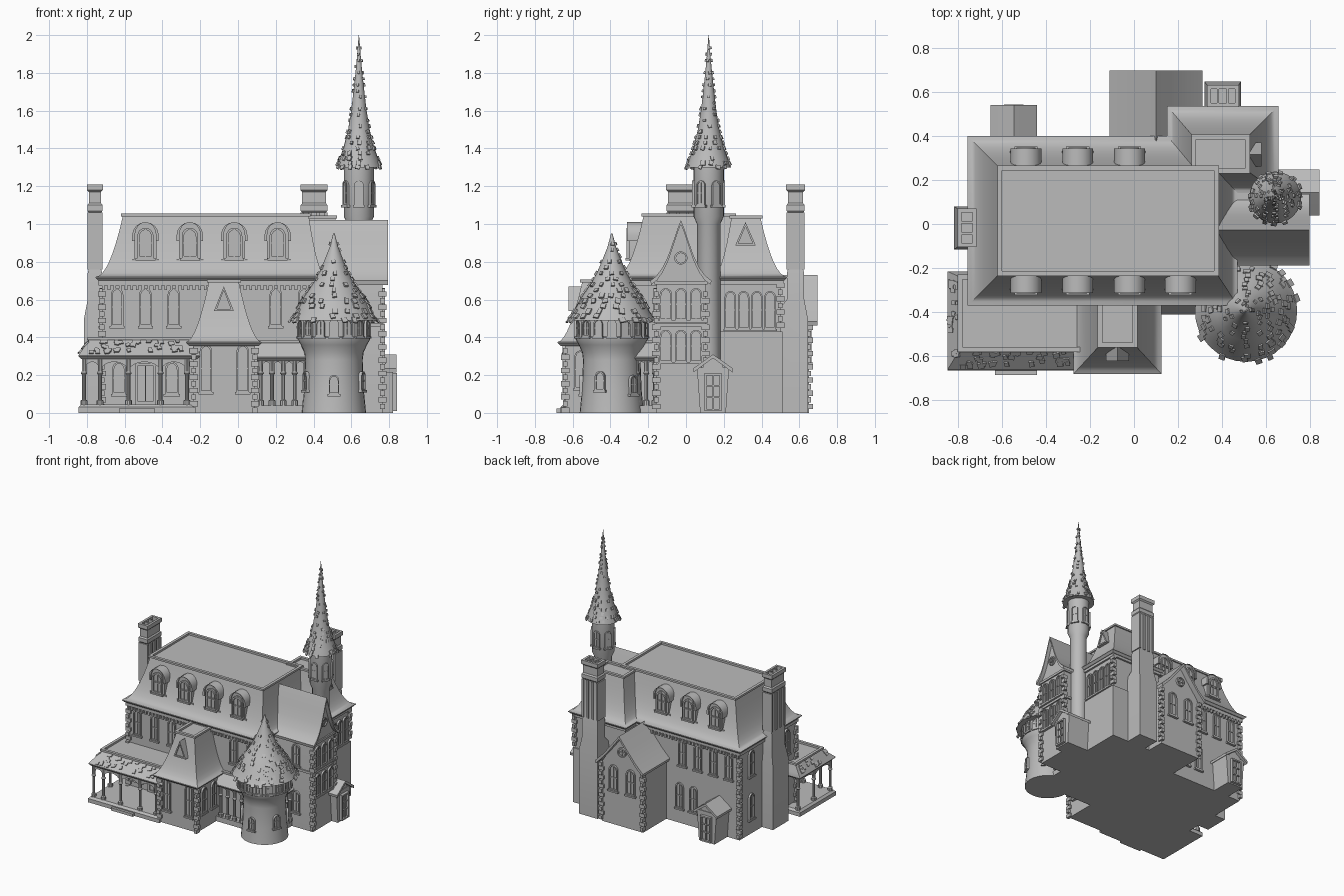
import bpy, bmesh, random
from math import sin, cos, pi, radians, atan2
from mathutils import Matrix, Vector
from collections import defaultdict

random.seed(4)
if "Cube" in bpy.data.objects:
    bpy.data.objects.remove(bpy.data.objects["Cube"])
stone = bpy.data.materials.new("plain grey")
stone.use_nodes = True
GREY = (0.5, 0.5, 0.5, 1)
stone.diffuse_color = GREY
stone.node_tree.nodes["Principled BSDF"].inputs["Base Color"].default_value = GREY
parts = defaultdict(bmesh.new)


# ---- helpers: local frames face -y, yaw turns them to the other sides
def at(x, y, z=0.0, yaw=0):
    return Matrix.Translation((x, y, z)) @ Matrix.Rotation(radians(yaw), 4, 'Z')


def loft(name, rings, M=Matrix()):
    bm = parts[name]
    rows = [[bm.verts.new(M @ Vector(p)) for p in r] for r in rings]
    n = len(rows[0])
    for a, b in zip(rows, rows[1:]):
        for i in range(n):
            j = (i + 1) % n
            bm.faces.new((a[i], a[j], b[j], b[i]))
    bm.faces.new(rows[0][::-1])
    bm.faces.new(rows[-1])


def rect(x0, x1, y0, y1, z, g=0.0):
    return [(x0 - g, y0 - g, z), (x1 + g, y0 - g, z), (x1 + g, y1 + g, z), (x0 - g, y1 + g, z)]


def box(name, x0, x1, y0, y1, z0, z1, M=Matrix()):
    loft(name, [rect(x0, x1, y0, y1, z0), rect(x0, x1, y0, y1, z1)], M)


def lathe(name, x, y, profile, n=32):
    loft(name, [[(x + r * cos(2 * pi * i / n), y + r * sin(2 * pi * i / n), z) for i in range(n)]
                for r, z in profile])


def flared_roof(name, eave, top, z0, z1, power=2, steps=8):
    # hipped roof with a hollow curve, raised rim and sunk flat top
    rings = [rect(*eave, z0 - 0.02, -0.015), rect(*eave, z0 - 0.005)]
    for i in range(steps + 1):
        f = i / steps
        rings.append(rect(*[a + (b - a) * f for a, b in zip(eave, top)], z0 + (z1 - z0) * f ** power))
    rings += [rect(*top, z1, 0.01), rect(*top, z1 + 0.015, 0.01),
              rect(*top, z1 + 0.015, -0.012), rect(*top, z1, -0.012)]
    loft(name, rings)


def outline(kind, w, h):
    if kind == "round":
        return [(w / 2 * cos(i * pi / 8), h / 2 + w / 2 * sin(i * pi / 8)) for i in range(16)]
    if kind == "triangle":
        return [(-w / 2, 0), (w / 2, 0), (0, h)]
    if kind == "square":
        return [(-w / 2, 0), (w / 2, 0), (w / 2, h), (-w / 2, h)]
    return [(-w / 2, 0), (w / 2, 0)] + [(w / 2 * cos(i * pi / 8), h - w / 2 + w / 2 * sin(i * pi / 8))
                                        for i in range(9)]


def opening(name, M, kind, w, h, d=0.014, back=0.01, k=0.74):
    pts = outline(kind, w, h)
    cz = sum(p[1] for p in pts) / len(pts) if kind == "triangle" else h / 2
    inner = [(x * k, cz + (z - cz) * (1 - (1 - k) * w / h)) for x, z in pts]
    loft(name, [[(x, y, z) for x, z in p] for p, y in
                ((pts, back), (pts, -d), (inner, -d), (inner, -0.003))], M)
    if kind in ("arch", "round"):
        box(name, -0.003, 0.003, -d * 0.7, 0, 0.01, h - 0.01, M)
        box(name, -w * .4, w * .4, -d * 0.7, 0, h * .5 - 0.003, h * .5 + 0.003, M)
    if kind == "arch":
        box(name, -w * .62, w * .62, -d * 1.4, back, -0.012, 0.0, M)


def gable(name, M, pts, y0, y1, wall, over=0.03, t=0.022):
    # roof slab over a gabled wall block, pts run from eave to ridge
    full = [(-x, z) for x, z in pts] + [(x, z) for x, z in pts[-2::-1]]
    section = full + [(x * 0.97, z - t) for x, z in full[::-1]]
    loft(name + "_roof", [[(x, y, z) for x, z in section] for y in (y0, y1)], M)
    body = [(wall, 0), (-wall, 0)] + [(max(-wall, min(wall, x * .97)), z - t * .8) for x, z in full]
    loft(name + "_walls", [[(x, y, z) for x, z in body] for y in (y0, y1 + over)], M)


def quoins(x, y, z0, z1):
    for i in range(int((z1 - z0) / 0.035)):
        a, b = (0.022, 0.012) if i % 2 else (0.012, 0.022)
        z = z0 + i * 0.035
        box("corner_stones", x - a, x + a, y - b, y + b, z, z + 0.028)


def shingle(name, M, s=1.0):
    w, l = random.uniform(.009, .015) * s, random.uniform(.010, .016) * s
    box(name, -w, w, -l, l, -0.003, 0.006, M @ Matrix.Rotation(random.uniform(-.25, .25), 4, 'Z'))


def shingle_cone(name, x, y, profile, rows, s):
    z0, z1 = profile[0][1], profile[-1][1]
    for k in range(rows):
        z = z0 + (z1 - z0) * (k / rows) ** 1.1 * 0.95
        (ra, za), (rb, zb) = next((a, b) for a, b in zip(profile, profile[1:]) if a[1] <= z <= b[1])
        r, tilt = ra + (rb - ra) * (z - za) / (zb - za), atan2(zb - za, ra - rb)
        n = max(4, int(r * 150 / s / 1.2))
        for i in range(n):
            if random.random() < 0.62:
                yaw = 2 * pi * (i + random.uniform(-.2, .2)) / n
                shingle(name, Matrix.Translation((x, y, 0)) @ Matrix.Rotation(yaw, 4, 'Z')
                        @ Matrix.Translation((0, -r - 0.002, z)) @ Matrix.Rotation(tilt - 0.12, 4, 'X'),
                        s * (0.5 + 0.5 * r / profile[0][0]))


def chimney(name, x0, x1, y0, y1, low, M=Matrix()):
    c = (x0, x1, y0, y1)
    loft(name, [rect(*low, 0), rect(*low, 0.5), rect(*c, 0.6, 0.006), rect(*c, 0.74, 0.006), rect(*c, 0.76),
                rect(*c, 1.06), rect(*c, 1.07, 0.008), rect(*c, 1.10, 0.008), rect(*c, 1.11), rect(*c, 1.17),
                rect(*c, 1.18, 0.01), rect(*c, 1.21, 0.01), rect(*c, 1.21, -0.008), rect(*c, 1.17, -0.008)])
    wide = (x1 - x0) > (y1 - y0)
    for i in range(4):
        f = i / 3
        cx, cy = (x0 + (x1 - x0) * f, (y0 + y1) / 2) if wide else ((x0 + x1) / 2, y0 + (y1 - y0) * f)
        hx, hy = (0.008, (y1 - y0) / 2 + 0.008) if wide else ((x1 - x0) / 2 + 0.008, 0.008)
        box(name, cx - hx, cx + hx, cy - hy, cy + hy, 0.76, 1.06)
        if i in (1, 2):
            box(name, cx - hx * .6, cx + hx * .6, cy - hy * .8, cy + hy * .8, 1.15, 1.205)


# ---- main house
box("main_walls", -0.72, 0.43, -0.335, 0.36, 0, 0.72)
box("main_cornice", -0.738, 0.45, -0.352, 0.378, 0.675, 0.71)
for i in range(38):
    x = -0.72 + i * 0.03
    for y in (-0.347, 0.372):
        box("cornice_blocks", x, x + 0.014, y - 0.008, y + 0.008, 0.65, 0.677)
flared_roof("main_roof", (-0.755, 0.47, -0.37, 0.40), (-0.61, 0.375, -0.225, 0.255), 0.72, 1.04)
for x, y in ((-0.72, -0.335), (-0.72, 0.36), (0.43, -0.335)):
    quoins(x, y, 0.02, 0.66)
for x in (-0.64, -0.49, -0.34, 0.2, 0.35):
    opening("front_windows", at(x, -0.335, 0.46), "arch", 0.065, 0.2)
for i in range(4):
    opening("back_windows", at(-0.63 + i * 0.135, 0.36, 0.46, 180), "arch", 0.065, 0.2)
for x in (-0.32, -0.2):
    opening("back_windows", at(x, 0.36, 0.12, 180), "arch", 0.065, 0.2)
for y in (-0.22, 0.22):
    opening("side_windows", at(-0.72, y, 0.46, -90), "arch", 0.065, 0.2)
opening("side_windows", at(-0.72, 0.22, 0.12, -90), "arch", 0.065, 0.2)
opening("front_door", at(-0.49, -0.335, 0.045), "square", 0.11, 0.22)
box("front_door", -0.493, -0.487, -0.35, -0.335, 0.05, 0.25)
for x in (-0.63, -0.35):
    opening("porch_windows", at(x, -0.335, 0.1), "arch", 0.07, 0.17)
for i, x in enumerate((-0.49, -0.255, -0.02, 0.21)):
    for y, yaw in ((-0.30, 0), (0.33, 180))[:1 if i == 3 else 2]:
        opening("dormers", at(x, y, 0.815, yaw), "arch", 0.115, 0.18, 0.0, 0.14, 0.8)
        loft("dormer_hoods", [[(a * s, b, z) for a, z in outline("arch", 0.14, 0.1)] for s, b in
                              ((1, 0.12), (1, -0.012), (.8, -0.012), (.8, 0.0))], at(x, y, 0.91, yaw))
        opening("dormers", at(x, y + (-.002 if yaw == 0 else .002), 0.82, yaw), "arch", 0.085, 0.16)

# ---- gabled east wing
east = at(0, -0.027, 0, 90)
gable("east_wing", east, [(.162, .70), (.13, .725), (.10, .765), (.068, .83), (.04, .91), (.018, .975), (0, 1.02)],
      -0.3, -0.795, 0.13)
for x, z in [(i, j) for i in (-0.08, 0, 0.08) for j in (0.27, 0.49)]:
    opening("wing_windows", east @ at(x, -0.765, z), "arch", 0.065, 0.17)
opening("round_window", east @ at(0, -0.765, 0.785), "round", 0.07, 0.07)
for z in (0.455, 0.68):
    box("wing_bands", -0.14, 0.14, -0.775, -0.4, z, z + 0.018, east)
for y in (-0.157, 0.103):
    quoins(0.765, y, 0.02, 0.68)
for z in (0.12, 0.49):
    opening("wing_windows", at(0.62, -0.157, z), "arch", 0.065, 0.17)

# ---- rear corner block
box("rear_block_walls", 0.18, 0.62, 0.1, 0.50, 0, 0.72)
box("rear_block_lower", 0.17, 0.63, 0.1, 0.51, 0, 0.43)
box("rear_block_cornice", 0.17, 0.635, 0.1, 0.515, 0.68, 0.71)
flared_roof("rear_block_roof", (0.15, 0.655, 0.14, 0.535), (0.27, 0.515, 0.24, 0.395), 0.72, 1.03)
for i in range(4):
    opening("rear_block_windows", at(0.62, 0.235 + i * 0.07, 0.445, 90), "arch", 0.06, 0.2)
opening("rear_block_gablet", at(0.565, 0.315, 0.885, 90), "triangle", 0.11, 0.125, 0.012, 0.07, 0.7)
quoins(0.62, 0.50, 0.45, 0.7)
chimney("rear_chimney", 0.34, 0.465, 0.54, 0.62, (0.32, 0.485, 0.45, 0.645))
chimney("west_chimney", -0.79, -0.725, -0.095, 0.06, (-0.815, -0.69, -0.115, 0.08))

# ---- gabled back wing
back = at(0.1, 0.3, 0, 180)
gable("back_wing", back, [(0.21, 0.485), (0.14, 0.555), (0.07, 0.64), (0, 0.73)], 0.0, -0.395, 0.18, 0.045)
for x in (-0.075, 0.075):
    opening("back_wing_windows", back @ at(x, -0.35, 0.27), "arch", 0.075, 0.2)
opening("round_window", back @ at(0, -0.35, 0.55), "round", 0.075, 0.075)
for x in (-0.08, 0.28):
    quoins(x, 0.65, 0.02, 0.48)

# ---- small gabled entries
for M, depth in ((at(0.6, 0.143, 0, 90), 0.24), (at(-0.545, 0.34, 0, 180), 0.2)):
    loft("entry_walls", [rect(-w, w, 0.02 - depth, 0, z) for w, z in ((.068, 0), (.085, 0.24))], M)
    gable("entry", M, [(0.105, 0.235), (0.05, 0.275), (0, 0.31)], 0.0, -depth, 0.06, 0.025, 0.02)
    opening("entry_door", M @ at(0, 0.018 - depth, 0.01), "square", 0.09, 0.2, 0.02)
    box("entry_door", -0.004, 0.004, 0.005 - depth, 0.02 - depth, 0.02, 0.2, M)
    for z in (0.08, 0.14):
        box("entry_door", -0.035, 0.035, 0.005 - depth, 0.02 - depth, z, z + 0.007, M)

# ---- front bay with hollow roof
box("front_bay_walls", -0.235, 0.09, -0.64, -0.3, 0, 0.37)
flared_roof("front_bay_roof", (-0.275, 0.125, -0.68, -0.30), (-0.155, 0.005, -0.55, -0.30), 0.375, 0.69, 1.8)
for x in (-0.17, 0.025):
    opening("bay_windows", at(x, -0.64, 0.11), "arch", 0.065, 0.25)
for y in (-0.56, -0.44):
    opening("bay_windows", at(0.09, y, 0.13, 90), "arch", 0.06, 0.2)
opening("bay_gablet", at(-0.075, -0.61, 0.54), "triangle", 0.105, 0.13, 0.012, 0.08, 0.7)
for x in (-0.235, 0.09):
    quoins(x, -0.64, 0.0, 0.36)

# ---- porches
loft("porch_floor", [rect(-0.84, -0.24, -0.66, -0.22, z, g) for z, g in ((0, .005), (.03, .005), (.045, -.01))])
box("porch_step", -0.63, -0.44, -0.685, -0.64, 0, 0.022)
flared_roof("porch_roof", (-0.845, -0.2, -0.66, -0.215), (-0.79, -0.2, -0.57, -0.24), 0.305, 0.385, 1.0, 3)
box("side_porch_floor", 0.08, 0.58, -0.40, -0.15, 0, 0.04)
flared_roof("side_porch_roof", (0.08, 0.6, -0.41, -0.13), (0.08, 0.52, -0.35, -0.13), 0.295, 0.37, 1.0, 3)


def colonnade(points, yaw):
    for x, y in points:
        lathe("porch_columns", x, y, [(.018, .04), (.018, .065), (.010, .07), (.010, .20), (.017, .21),
                                      (.012, .22), (.012, .295)], 10)
    for a, b in zip(points, points[1:]):
        w = abs(b[0] - a[0]) + abs(b[1] - a[1])
        arc = [(-w / 2 * cos(i * pi / 10), 0.215 + 0.055 * sin(i * pi / 10)) for i in range(11)]
        plate = arc + [(w / 2, 0.295), (-w / 2, 0.295)]
        loft("porch_arches", [[(x, y, z) for x, z in plate] for y in (-.006, .006)],
             at((a[0] + b[0]) / 2, (a[1] + b[1]) / 2, 0, yaw))


colonnade([(x, -0.635) for x in (-0.815, -0.73, -0.58, -0.41, -0.27)], 0)
colonnade([(-0.815, y) for y in (-0.635, -0.43, -0.235)], 90)
colonnade([(x, -0.385) for x in (0.12, 0.18, 0.24, 0.3, 0.36)], 0)
colonnade([(0.57, y) for y in (-0.26, -0.21, -0.165)], 90)
for i in range(34):
    f = random.random()
    slope = Matrix.Rotation(0.75, 4, 'X')
    shingle("porch_shingles", at(random.uniform(-.8, -.3), -0.65 + 0.08 * f, 0.317 + 0.07 * f) @ slope)
    if i % 2:
        shingle("porch_shingles", at(-0.835 + 0.045 * f, random.uniform(-.6, -.24), 0.322 + 0.06 * f, -90) @ slope)

# ---- round corner tower
TX, TY = 0.508, -0.393
lathe("round_tower", TX, TY, [(.17, 0), (.158, .12), (.152, .28), (.157, .32), (.175, .36), (.192, .39),
                              (.192, .40), (.186, .405), (.186, .51)])
cone = [(.232, .49), (.205, .53), (.17, .6), (.135, .65), (.102, .7), (.075, .75), (.054, .8), (.022, .88), (.004, .95)]
lathe("round_tower_roof", TX, TY, [(.18, .49)] + cone)
shingle_cone("round_tower_shingles", TX, TY, cone, 15, 1.2)
for i in range(16):
    T = at(TX, TY, 0, i * 22.5)
    opening("tower_windows", T @ at(0, -0.186, 0.405), "arch", 0.05, 0.09, 0.01)
    if i in (0, 3, 6, 13):
        opening("tower_windows", T @ at(0, -0.158, 0.1 + 0.02 * (i % 2)), "arch", 0.055, 0.1, 0.012, 0.02)

# ---- slender tower with spire
SX, SY = 0.64, 0.12
lathe("slender_tower", SX, SY, [(.062, 0), (.062, 1.0), (.08, 1.04), (.08, 1.31)], 24)
spire = [(.118, 1.3), (.105, 1.34), (.083, 1.4), (.057, 1.5), (.041, 1.6), (.029, 1.7), (.018, 1.8), (.009, 1.9), (.001, 2.0)]
lathe("spire", SX, SY, [(.07, 1.3)] + spire, 24)
shingle_cone("spire_shingles", SX, SY, spire, 22, 0.9)
for i in range(6):
    opening("slender_tower_windows", at(SX, SY, 0, i * 60) @ at(0, -0.079, 1.1), "arch", 0.05, 0.13, 0.008)

# ---- turn every part into an object
for name, bm in parts.items():
    bmesh.ops.recalc_face_normals(bm, faces=bm.faces)
    mesh = bpy.data.meshes.new(name)
    bm.to_mesh(mesh)
    bm.free()
    mesh.materials.append(stone)
    mesh.shade_smooth()
    mesh.set_sharp_from_angle(angle=radians(30))
    bpy.context.scene.collection.objects.link(bpy.data.objects.new(name, mesh))
